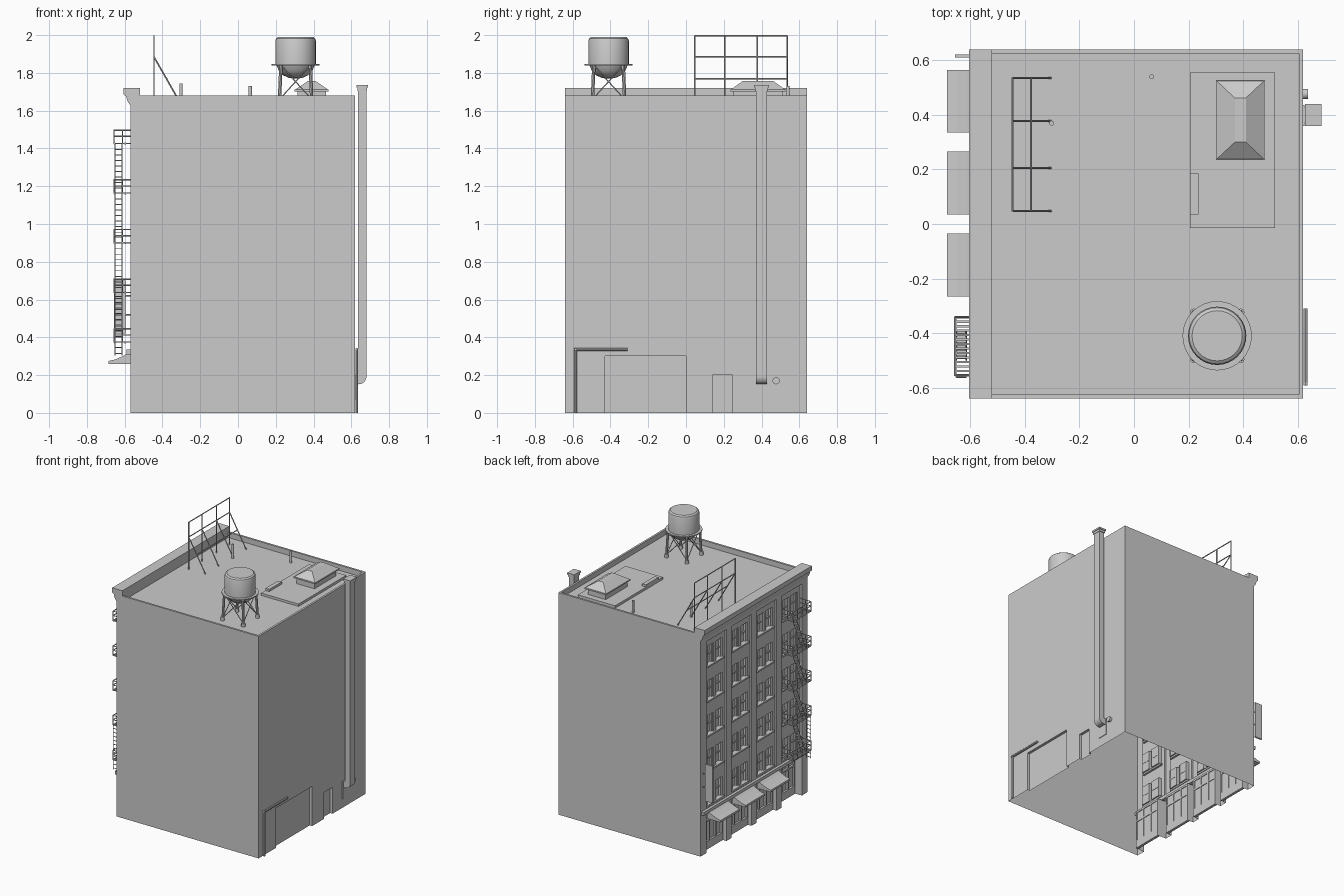
import bpy, bmesh, math
from mathutils import Vector

if "Cube" in bpy.data.objects:
    bpy.data.objects.remove(bpy.data.objects["Cube"])


def finish(name, bm, smooth=False, recalc=True):
    if recalc:
        bmesh.ops.recalc_face_normals(bm, faces=bm.faces[:])
    me = bpy.data.meshes.new(name)
    bm.to_mesh(me)
    bm.free()
    ob = bpy.data.objects.new(name, me)
    bpy.context.collection.objects.link(ob)
    if smooth:
        bpy.ops.object.select_all(action='DESELECT')
        ob.select_set(True)
        bpy.context.view_layer.objects.active = ob
        bpy.ops.object.shade_smooth_by_angle(angle=math.radians(35))
    return ob


def boxes(name, items):
    bm = bmesh.new()
    for x0, x1, y0, y1, z0, z1 in items:
        vs = bmesh.ops.create_cube(bm, size=1)['verts']
        for v in vs:
            v.co = ((x0 + x1) / 2 + v.co.x * (x1 - x0), (y0 + y1) / 2 + v.co.y * (y1 - y0),
                    (z0 + z1) / 2 + v.co.z * (z1 - z0))
    return finish(name, bm)


def rods(name, pairs, r, n=6):
    bm = bmesh.new()
    for a, b in pairs:
        a, b = Vector(a), Vector(b)
        vs = bmesh.ops.create_cone(bm, cap_ends=True, segments=n, radius1=r, radius2=r,
                                   depth=(b - a).length)['verts']
        rot = (b - a).to_track_quat('Z', 'Y')
        for v in vs:
            v.co = rot @ v.co + (a + b) / 2
    return finish(name, bm, n > 6)


def prism(name, pts, y0, y1):
    # xz outline extruded along y
    bm = bmesh.new()
    f = bm.faces.new([bm.verts.new((x, y0, z)) for x, z in pts])
    ext = bmesh.ops.extrude_face_region(bm, geom=[f])['geom']
    for v in ext:
        if isinstance(v, bmesh.types.BMVert):
            v.co.y = y1
    return finish(name, bm)


def lathe(name, cx, cy, prof, n=32):
    bm = bmesh.new()
    vs = [bm.verts.new((cx + r, cy, z)) for r, z in prof]
    es = [bm.edges.new(p) for p in zip(vs, vs[1:])]
    bmesh.ops.spin(bm, geom=vs + es, cent=(cx, cy, 0), axis=(0, 0, 1), angle=2 * math.pi, steps=n)
    bmesh.ops.remove_doubles(bm, verts=bm.verts[:], dist=1e-5)
    return finish(name, bm, True)


def relief_wall(name, x, side, ys, zs, depth):
    # wall sheet of cells, each set back by depth(y, z), with reveals between
    bm = bmesh.new()
    ys, zs = sorted({round(v, 4) for v in ys}), sorted({round(v, 4) for v in zs})
    X = [[x - side * depth((a + b) / 2, (c + d) / 2) for c, d in zip(zs, zs[1:])]
         for a, b in zip(ys, ys[1:])]

    def face(*p):
        bm.faces.new([bm.verts.new(q) for q in p])
    for i in range(len(ys) - 1):
        for j in range(len(zs) - 1):
            a, b, c, d, u = ys[i], ys[i + 1], zs[j], zs[j + 1], X[i][j]
            face((u, a, c), (u, b, c), (u, b, d), (u, a, d))
            if i and X[i - 1][j] != u:
                w = X[i - 1][j]
                face((u, a, c), (w, a, c), (w, a, d), (u, a, d))
            if j and X[i][j - 1] != u:
                w = X[i][j - 1]
                face((u, a, c), (u, b, c), (w, b, c), (w, a, c))
    bmesh.ops.remove_doubles(bm, verts=bm.verts[:], dist=1e-5)
    bmesh.ops.recalc_face_normals(bm, faces=bm.faces[:])
    bm.faces.ensure_lookup_table()
    if bm.faces[0].normal.x * side < 0:
        bmesh.ops.reverse_faces(bm, faces=bm.faces[:])
    return finish(name, bm, recalc=False)


XL, XR, Y, ROOF, TOP = -0.57, 0.62, 0.64, 1.64, 1.68
BAYS = (-0.45, -0.15, 0.15, 0.45)
ROWS = [0.352 + 0.263 * i for i in range(5)]
WIN = (0.014, 0.09)


# Street facade with recessed bays, windows and shopfronts
def facade_depth(y, z):
    c = min(BAYS, key=lambda b: abs(b - y))
    o = abs(y - c)
    if o > 0.12:
        return 0
    if z < 0.3:
        return 0.07 if c < -0.3 else 0.045
    if WIN[0] < o < WIN[1] and any(r < z < r + 0.145 for r in ROWS):
        return 0.04
    return 0.014 if 0.34 < z < 1.6 else 0


relief_wall("street_facade", XL, -1,
            [-Y, Y] + [c + s * o for c in BAYS for s in (-1, 1) for o in (0.12,) + WIN],
            [0, 0.3, 0.34, 1.6, TOP] + [r + h for r in ROWS for h in (0, 0.145)], facade_depth)


# Rear wall with loading door and service door
def rear_depth(y, z):
    return 0.02 if (-0.43 < y < 0 and z < 0.3) or (0.14 < y < 0.245 and z < 0.2) else 0


relief_wall("rear_wall", XR, 1, [-Y, -0.43, 0, 0.14, 0.245, Y], [0, 0.2, 0.3, TOP], rear_depth)

# Side walls, parapet and roof deck (open underneath)
bm = bmesh.new()
t = 0.015
for q in [((XL, -Y, 0), (XR, -Y, 0), (XR, -Y, TOP), (XL, -Y, TOP)),
          ((XR, Y, 0), (XL, Y, 0), (XL, Y, TOP), (XR, Y, TOP)),
          ((XL, -Y, ROOF), (XR, -Y, ROOF), (XR, Y, ROOF), (XL, Y, ROOF)),
          ((XL, -Y, TOP), (XR, -Y, TOP), (XR, -Y + t, TOP), (XL, -Y + t, TOP)),
          ((XL, Y - t, TOP), (XR, Y - t, TOP), (XR, Y, TOP), (XL, Y, TOP)),
          ((XR - t, -Y + t, TOP), (XR, -Y + t, TOP), (XR, Y - t, TOP), (XR - t, Y - t, TOP)),
          ((XR, -Y + t, ROOF), (XL, -Y + t, ROOF), (XL, -Y + t, TOP), (XR, -Y + t, TOP)),
          ((XL, Y - t, ROOF), (XR, Y - t, ROOF), (XR, Y - t, TOP), (XL, Y - t, TOP)),
          ((XR - t, Y, ROOF), (XR - t, -Y, ROOF), (XR - t, -Y, TOP), (XR - t, Y, TOP))]:
    bm.faces.new([bm.verts.new(p) for p in q])
finish("side_walls_and_roof", bm, recalc=False)

# Cornice
prism("cornice", [(-0.52, ROOF), (-0.52, 1.72), (-0.605, 1.72), (-0.605, 1.685), (-0.592, 1.675),
                  (-0.585, 1.65), (-0.572, 1.63), (-0.56, 1.63)], -Y, Y)

# Window sashes and sills
sash, sill = [], []
for c in BAYS:
    for r in ROWS:
        sill.append((-0.568, -0.54, c - 0.1, c + 0.1, r - 0.012, r))
        for s in (-1, 1):
            m = c + s * 0.052
            sash.append((-0.54, -0.528, m - 0.038, m + 0.038, r + 0.068, r + 0.078))
            for k in (-1, 1):
                sash.append((-0.545, -0.528, m + k * 0.034 - 0.004, m + k * 0.034 + 0.004, r, r + 0.145))
boxes("window_sashes", sash)
boxes("window_sills", sill)

# Shopfront framing, band above and awnings
front = []
for c in BAYS:
    d = -0.505 if c < -0.3 else -0.53
    front += [(d - 0.01, d + 0.01, c - 0.12, c + 0.12, z, z + h) for z, h in ((0, 0.06), (0.21, 0.012), (0.285, 0.015))]
    front += [(d - 0.01, d + 0.01, c + o - 0.006, c + o + 0.006, 0, 0.3) for o in (-0.114, -0.04, 0.04, 0.114)]
boxes("shopfront_frames", front)
boxes("shopfront_band", [(-0.59, -0.54, -0.63, 0.63, 0.31, 0.335)])
for i, c in enumerate(BAYS[1:]):
    prism(f"awning_{i + 1}", [(-0.57, 0.325), (-0.61, 0.3), (-0.65, 0.283), (-0.685, 0.275),
                              (-0.685, 0.26), (-0.57, 0.26)], c - 0.115, c + 0.115)

# Blade sign
boxes("blade_sign", [(-0.657, -0.595, 0.61, 0.622, 0.42, 0.7)])
rods("blade_sign_brackets", [((-0.6, 0.616, z), (-0.565, 0.616, z)) for z in (0.52, 0.62)], 0.004)

# Fire escape platforms, railings and stairs
slats, rails, stairs = [], [], []
FY0, FY1, FX = -0.555, -0.342, -0.657
floors = [0.372 + 0.263 * i for i in range(5)]
for z in floors:
    slats += [(FX, XL, y - 0.004, y + 0.004, z, z + 0.006)
              for y in [FY0 + (FY1 - FY0) * k / 13 for k in range(14)]]
    slats += [(x, x + 0.006, FY0, FY1, z - 0.004, z + 0.007) for x in (FX, -0.6)]
    for h in (0.04, 0.073):
        rails += [((FX, FY0, z + h), (FX, FY1, z + h))]
        rails += [((FX, y, z + h), (XL, y, z + h)) for y in (FY0, FY1)]
    rails += [((FX, FY0 + (FY1 - FY0) * k / 4, z), (FX, FY0 + (FY1 - FY0) * k / 4, z + 0.073)) for k in range(5)]
    rails += [((-0.612, y, z), (-0.612, y, z + 0.073)) for y in (FY0, FY1)]
for z0, z1 in zip(floors, floors[1:]):
    stairs += [((x, -0.5, z0), (x, -0.39, z1)) for x in (-0.652, -0.615)]
    for k in range(1, 9):
        y, z = -0.5 + 0.11 * k / 9, z0 + (z1 - z0) * k / 9
        stairs.append(((-0.652, y, z), (-0.615, y, z)))
        slats.append((-0.652, -0.615, y - 0.008, y + 0.008, z - 0.001, z + 0.002))
stairs += [((x, -0.562, 0.305), (x, -0.562, 0.64)) for x in (-0.652, -0.615)]
stairs += [((-0.652, -0.562, 0.315 + 0.03 * k), (-0.615, -0.562, 0.315 + 0.03 * k)) for k in range(11)]
boxes("fire_escape_platforms", slats)
rods("fire_escape_rails", rails, 0.0035)
rods("fire_escape_stairs", stairs, 0.0025, 5)

# Rooftop hoarding frame with braces
ys = (0.047, 0.205, 0.378, 0.535)
hx = -0.445
bars = [((hx, y, ROOF), (hx, y, 1.998)) for y in ys]
bars += [((hx, y, 1.885), (-0.305, y, ROOF)) for y in ys]
bars += [((x, ys[0], z), (x, ys[-1], z)) for x, z in ((hx, 1.996), (hx, 1.885), (-0.378, 1.77))]
rods("hoarding_frame", bars, 0.004)

# Water tower
tx, ty = 0.305, -0.41
lathe("water_tank", tx, ty, [(0, 1.99), (0.092, 1.99), (0.103, 1.982), (0.107, 1.97), (0.107, 1.846),
                             (0.127, 1.846), (0.127, 1.838), (0.1, 1.838), (0.088, 1.81), (0.065, 1.787),
                             (0.035, 1.773), (0, 1.769)])
sg = ((-1, -1), (1, -1), (1, 1), (-1, 1))
hi = [Vector((tx + 0.078 * a, ty + 0.078 * b, 1.84)) for a, b in sg]
lo = [Vector((tx + 0.086 * a, ty + 0.086 * b, ROOF)) for a, b in sg]
rods("tower_legs", list(zip(lo, hi)), 0.009, 8)
rods("tower_braces", [p for i in range(4) for p in ((lo[i].lerp(hi[i], .1), hi[i - 1]),
                                                    (lo[i - 1].lerp(hi[i - 1], .1), hi[i]))], 0.003)
rods("tower_feet", [(p, p + Vector((0, 0, 0.025))) for p in lo], 0.014, 12)

# Roof slab, hatch and skylight
boxes("roof_slab", [(0.205, 0.517, -0.015, 0.555, ROOF, 1.658)])
boxes("roof_hatch", [(0.205, 0.237, 0.035, 0.185, 1.65, 1.675)])
boxes("skylight_curb", [(0.315, 0.465, 0.25, 0.51, 1.65, 1.705), (0.3, 0.48, 0.235, 0.528, 1.702, 1.712)])
bm = bmesh.new()
b = [bm.verts.new(p) for p in ((0.3, 0.235, 1.71), (0.48, 0.235, 1.71), (0.48, 0.528, 1.71), (0.3, 0.528, 1.71))]
u = [bm.verts.new(p) for p in ((0.37, 0.3, 1.757), (0.41, 0.3, 1.757), (0.41, 0.462, 1.757), (0.37, 0.462, 1.757))]
bm.faces.new(b)
bm.faces.new(u)
for i in range(4):
    bm.faces.new((b[i - 1], b[i], u[i], u[i - 1]))
finish("skylight_roof", bm)

# Roof vent pipes
rods("roof_vents", [((0.065, 0.54, ROOF), (0.065, 0.54, 1.73)), ((-0.302, 0.37, ROOF), (-0.302, 0.37, 1.745))], 0.009, 12)

# Rear exhaust duct with elbow, flared cap and wall plate
arc = [(0.64 + 0.04 * math.sin(a), 0.192 - 0.04 * math.cos(a)) for a in [math.pi / 12 * k for k in range(7)]]
prism("exhaust_duct", [(0.62, 0.152)] + arc + [(0.68, 1.71), (0.636, 1.71), (0.636, 0.2), (0.62, 0.2)], 0.37, 0.43)
boxes("duct_cap", [(0.628, 0.687, 0.36, 0.44, 1.722, 1.735), (0.632, 0.683, 0.365, 0.435, 1.705, 1.722)])
boxes("duct_wall_plate", [(0.615, 0.625, 0.36, 0.436, 0.07, 0.2)])
rods("wall_vent", [((0.615, 0.477, 0.17), (0.638, 0.477, 0.17))], 0.019, 16)

# Rear conduit beside the loading door
rods("rear_conduit", [((0.629, -0.585, 0), (0.629, -0.585, 0.342)), ((0.629, -0.592, 0.335), (0.629, -0.31, 0.335))], 0.008, 10)
